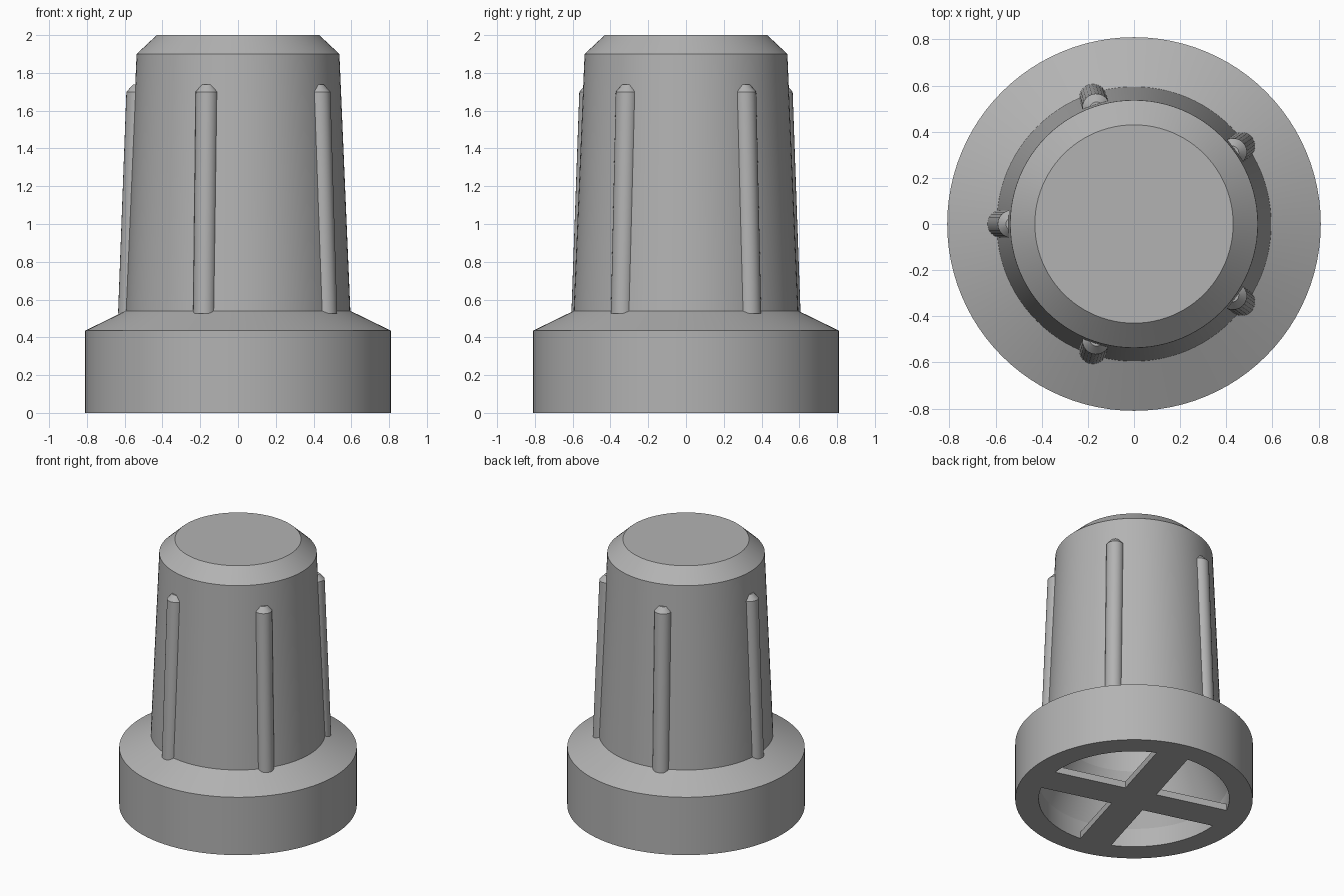
import bpy, bmesh, math
from mathutils import Vector, Matrix

cube = bpy.data.objects.get("Cube")
if cube:
    bpy.data.objects.remove(cube, do_unlink=True)

rubber = bpy.data.materials.new("grey rubber")
rubber.use_nodes = True
GREY = (0.45, 0.45, 0.45, 1)
rubber.diffuse_color = GREY
rubber.node_tree.nodes["Principled BSDF"].inputs["Base Color"].default_value = GREY


def finish(name, bm):
    bmesh.ops.recalc_face_normals(bm, faces=bm.faces)
    mesh = bpy.data.meshes.new(name)
    bm.to_mesh(mesh)
    bm.free()
    mesh.materials.append(rubber)
    obj = bpy.data.objects.new(name, mesh)
    bpy.context.collection.objects.link(obj)
    bpy.ops.object.select_all(action='DESELECT')
    obj.select_set(True)
    bpy.context.view_layer.objects.active = obj
    bpy.ops.object.shade_smooth_by_angle(angle=math.radians(20))
    return obj


def lathe(name, profile, steps=96):
    bm = bmesh.new()
    verts = [bm.verts.new((r, 0, z)) for r, z in profile]
    edges = [bm.edges.new(pair) for pair in zip(verts, verts[1:])]
    bmesh.ops.spin(bm, geom=verts + edges, axis=(0, 0, 1), cent=(0, 0, 0),
                   angle=math.tau, steps=steps, use_duplicate=False)
    bmesh.ops.remove_doubles(bm, verts=bm.verts, dist=0.0005)
    return finish(name, bm)


# Hollow body: outer wall, then the socket opening underneath
outer = [(0, 2), (0.43, 2), (0.537, 1.9), (0.595, 0.54), (0.81, 0.435), (0.81, 0)]
socket = [(0.65, 0), (0.65, 0.14), (0.49, 0.5), (0.45, 1.8), (0, 1.8)]
lathe("body", outer + socket)


# Grip ribs: slanted rods with a tapered cap, half sunk in the body
def grip_rib(index, sides=24):
    stations = [(0.575, 0.525, 0.06), (0.531, 1.7, 0.06), (0.525, 1.738, 0.03)]
    bm = bmesh.new()
    rings = []
    for centre, z, radius in stations:
        rings.append([bm.verts.new((centre + radius * math.cos(a), radius * math.sin(a), z))
                      for a in (math.tau * i / sides for i in range(sides))])
    for low, high in zip(rings, rings[1:]):
        for i in range(sides):
            j = (i + 1) % sides
            bm.faces.new((low[i], low[j], high[j], high[i]))
    bm.faces.new(rings[0][::-1])
    bm.faces.new(rings[-1])
    turn = Matrix.Rotation(math.radians(36 + 72 * index), 3, 'Z')
    bmesh.ops.rotate(bm, verts=bm.verts, cent=(0, 0, 0), matrix=turn)
    finish(f"grip_rib_{index + 1}", bm)


for n in range(5):
    grip_rib(n)

# Cross brace in the mouth of the socket, flush with the base
bm = bmesh.new()
half_width, reach, thick = 0.115, 0.655, 0.05
arms = []
for k in range(4):
    turn = Matrix.Rotation(math.radians(74 + 90 * k), 3, 'Z')
    for x, y in ((reach, -half_width), (reach, half_width), (half_width, half_width)):
        arms.append(bm.verts.new(turn @ Vector((x, y, 0))))
plate = bm.faces.new(arms)
lifted = bmesh.ops.extrude_face_region(bm, geom=[plate], use_keep_orig=True)
top = [v for v in lifted["geom"] if isinstance(v, bmesh.types.BMVert)]
bmesh.ops.translate(bm, verts=top, vec=(0, 0, thick))
finish("cross_brace", bm)
